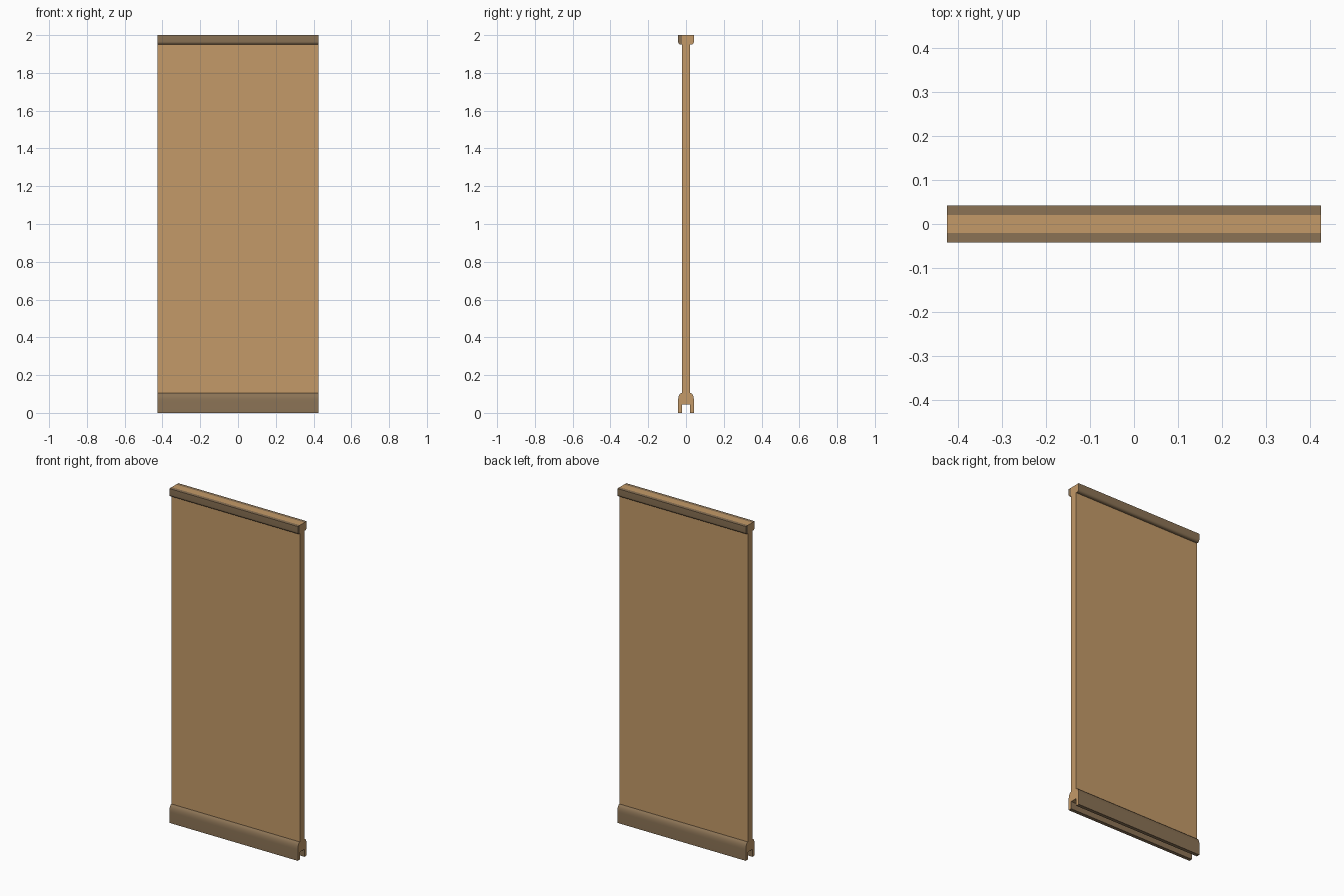
import bpy, bmesh, math
from mathutils import Matrix

cube = bpy.data.objects.get("Cube")
if cube:
    bpy.data.objects.remove(cube, do_unlink=True)

HALF_LENGTH = 0.425
PANEL_Y = 0.021
OUTER_Y = 0.042


def material(name, color):
    mat = bpy.data.materials.new(name)
    mat.use_nodes = True
    mat.diffuse_color = (*color, 1)
    mat.node_tree.nodes["Principled BSDF"].inputs["Base Color"].default_value = (*color, 1)
    return mat


light_wood = material("light wood", (0.552, 0.323, 0.14))
brown_wood = material("brown wood", (0.258, 0.171, 0.091))


def arc(center, radii, start, end, steps=6):
    angles = [math.radians(start + (end - start) * i / steps) for i in range(steps + 1)]
    return [(center[0] + radii[0] * math.cos(a), center[1] + radii[1] * math.sin(a))
            for a in angles]


def extrude_profile(name, profile, turned=False, long_color=brown_wood, plain_end=False):
    """Extrude a (y, z) profile along x; the cut ends show light wood."""
    bm = bmesh.new()
    face = bm.faces.new([bm.verts.new((-HALF_LENGTH, y, z)) for y, z in profile])
    grown = bmesh.ops.extrude_face_region(bm, geom=[face], use_keep_orig=True)
    moved = [v for v in grown["geom"] if isinstance(v, bmesh.types.BMVert)]
    bmesh.ops.translate(bm, verts=moved, vec=(2 * HALF_LENGTH, 0, 0))
    bmesh.ops.recalc_face_normals(bm, faces=bm.faces)
    for f in bm.faces:
        is_end = abs(f.normal.x) > 0.9
        if is_end and not (plain_end and f.normal.x > 0):
            f.material_index = 1
    if turned:
        bmesh.ops.transform(bm, verts=bm.verts, matrix=Matrix.Rotation(math.pi, 4, "Z"))
    mesh = bpy.data.meshes.new(name)
    bm.to_mesh(mesh)
    bm.free()
    mesh.materials.append(long_color)
    mesh.materials.append(light_wood)
    obj = bpy.data.objects.new(name, mesh)
    bpy.context.collection.objects.link(obj)
    bpy.ops.object.select_all(action="DESELECT")
    obj.select_set(True)
    bpy.context.view_layer.objects.active = obj
    bpy.ops.object.shade_smooth_by_angle(angle=math.radians(35))
    return obj


# Flat panel, raised so the bottom trims form an open channel
extrude_profile("panel", [(-PANEL_Y, 0.045), (PANEL_Y, 0.045), (PANEL_Y, 2), (-PANEL_Y, 2)],
                long_color=light_wood)

# Trim profiles for the front side, with rounded inner edges
top_profile = [(-PANEL_Y, 2), (-OUTER_Y, 2)]
top_profile += arc((-0.028, 1.966), (0.014, 0.016), 180, 270)
top_profile += [(-PANEL_Y, 1.95)]

bottom_profile = [(-PANEL_Y, 0), (-OUTER_Y, 0)]
bottom_profile += arc((-0.024, 0.065), (0.018, 0.04), 180, 90)
bottom_profile += [(-PANEL_Y, 0.105)]

# The same trims turned half round for the back
for side, turned in (("front", False), ("back", True)):
    extrude_profile(side + "_top_trim", top_profile, turned, plain_end=True)
    extrude_profile(side + "_bottom_trim", bottom_profile, turned)
